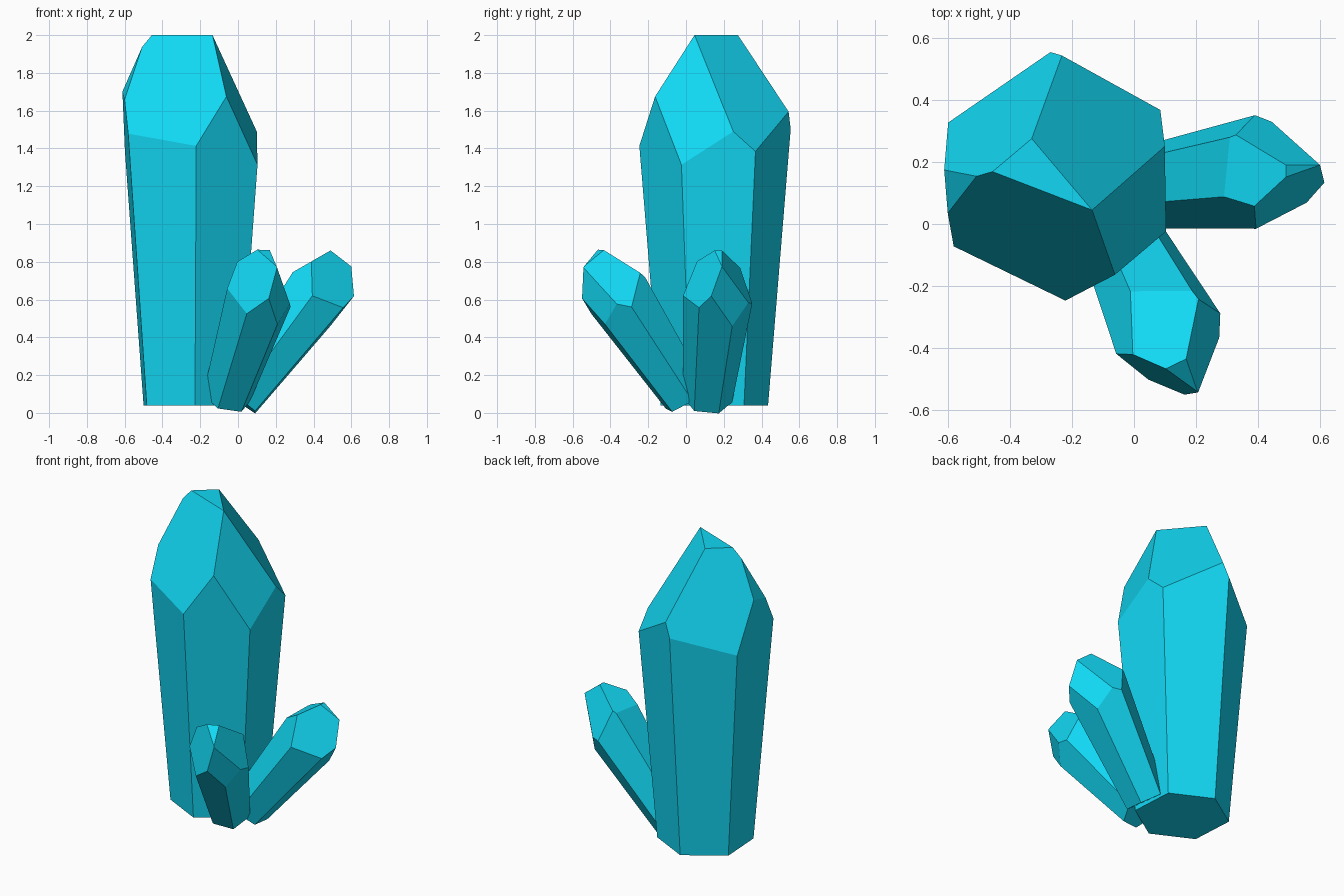
import bpy, bmesh
from math import cos, sin, pi
from mathutils import Vector

if "Cube" in bpy.data.objects:
    bpy.data.objects.remove(bpy.data.objects["Cube"])

mat = bpy.data.materials.new("cyan_crystal")
mat.diffuse_color = (0.006, 0.69, 0.91, 1)
mat.use_nodes = True
mat.node_tree.nodes["Principled BSDF"].inputs["Base Color"].default_value = mat.diffuse_color


def crystal(name, base, axis, corner, length, r0, cuts):
    """Flaring six-sided shaft along axis, its tip cut by planes (point, normal)."""
    base, axis = Vector(base), Vector(axis).normalized()
    u = Vector(corner)
    u = (u - axis * u.dot(axis)).normalized()
    v = axis.cross(u)
    bm = bmesh.new()
    rings = []
    for h, r in ((0, r0), (length, r0 + 0.082 * length)):
        rings.append([bm.verts.new(base + axis * h + (u * cos(k * pi / 3) + v * sin(k * pi / 3)) * r)
                      for k in range(6)])
    lo, hi = rings
    bm.faces.new(lo[::-1])
    bm.faces.new(hi)
    for k in range(6):
        j = (k + 1) % 6
        bm.faces.new((lo[k], lo[j], hi[j], hi[k]))
    for point, normal in cuts:
        res = bmesh.ops.bisect_plane(bm, geom=bm.verts[:] + bm.edges[:] + bm.faces[:],
                                     dist=1e-5, plane_co=point, plane_no=normal, clear_outer=True)
        rim = [e for e in res["geom_cut"] if isinstance(e, bmesh.types.BMEdge)]
        if rim:
            bmesh.ops.contextual_create(bm, geom=rim)
    bmesh.ops.recalc_face_normals(bm, faces=bm.faces[:])
    me = bpy.data.meshes.new(name)
    bm.to_mesh(me)
    bm.free()
    me.materials.append(mat)
    bpy.context.collection.objects.link(bpy.data.objects.new(name, me))


# Tall upright crystal
peak = (-0.135, 0.045, 2.0)
crystal("large_crystal", (-0.245, 0.15, 0.04), (0, 0, 1), (-0.06, 1, 0), 2.1, 0.285, [
    (peak, (0, 0, 1)),
    (peak, (-0.32, -0.83, 0.46)),
    (peak, (0.92, -0.205, 0.34)),
    (peak, (0.65, 0.55, 0.52)),
    ((-0.33, 0.275, 2.0), (-0.607, 0.72, 0.33)),
    ((-0.51, 0.15, 1.93), (-0.9, -0.19, 0.38)),
])

# Small crystal leaning right
peak = (0.49, 0.19, 0.86)
crystal("right_crystal", (0, 0.115, 0.07), (0.37, 0.05, 0.5), (0, -1, 0.1), 1.1, 0.13, [
    (peak, (-0.5, 0, 0.87)),
    (peak, (0.3, 0.87, 0.39)),
    (peak, (0.61, 0, 0.79)),
    ((0.385, 0.055, 0.8), (0.53, -0.78, 0.33)),
    ((0.6, 0.19, 0.775), (0.76, 0.63, -0.16)),
])

# Small crystal leaning forward
peak = (0.1, -0.465, 0.866)
crystal("front_crystal", (-0.06, 0, 0.08), (0.173, -0.353, 0.53), (-0.16, -0.05, 0.03), 1.1, 0.13, [
    ((0.168, -0.435, 0.862), (-0.24, 0.55, 0.8)),
    ((0.168, -0.435, 0.862), (0.93, 0.03, 0.355)),
    (peak, (-0.476, -0.863, 0.168)),
    (peak, (0.29, -0.55, 0.79)),
    ((0.206, -0.545, 0.772), (0.82, -0.53, -0.196)),
])
